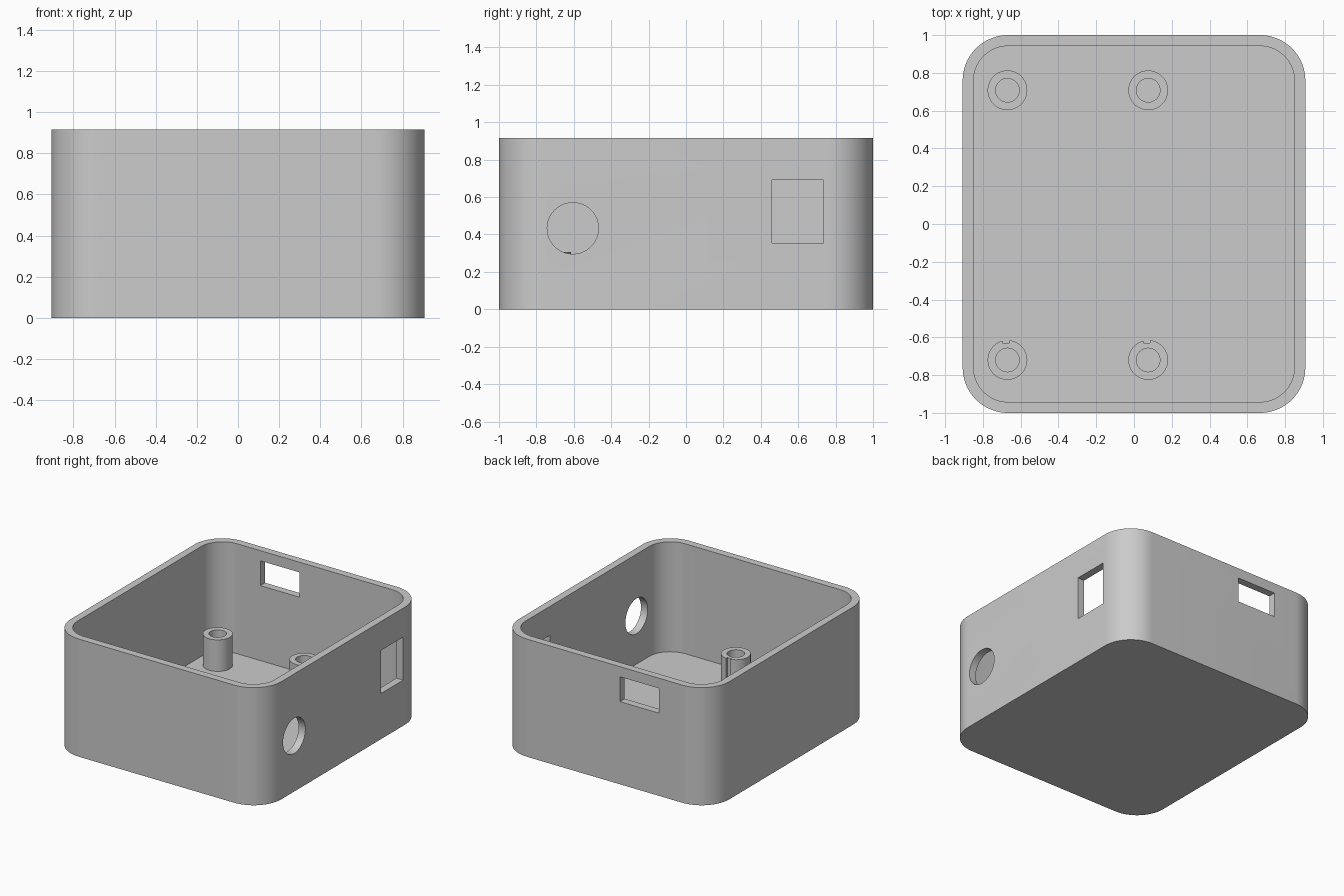
import bpy, bmesh, math

if "Cube" in bpy.data.objects:
    bpy.data.objects.remove(bpy.data.objects["Cube"])

HX, HY, H = 0.907, 1.0, 0.915      # outer half sizes and height
WALL, FLOOR, R = 0.058, 0.06, 0.24

grey = bpy.data.materials.new("plain grey")
grey.diffuse_color = (0.6, 0.6, 0.6, 1)
grey.use_nodes = True
grey.node_tree.nodes["Principled BSDF"].inputs["Base Color"].default_value = grey.diffuse_color


def prism(name, outline, z0, z1):
    """Vertical extrusion of a closed 2D outline."""
    bm = bmesh.new()
    face = bm.faces.new([bm.verts.new((x, y, z0)) for x, y in outline])
    top = bmesh.ops.extrude_face_region(bm, geom=[face])["geom"]
    bmesh.ops.translate(bm, vec=(0, 0, z1 - z0),
                        verts=[v for v in top if isinstance(v, bmesh.types.BMVert)])
    bmesh.ops.recalc_face_normals(bm, faces=bm.faces)
    mesh = bpy.data.meshes.new(name)
    bm.to_mesh(mesh)
    bm.free()
    obj = bpy.data.objects.new(name, mesh)
    bpy.context.collection.objects.link(obj)
    return obj


def rounded_rect(hx, hy, r, n=20):
    pts = []
    for k, (sx, sy) in enumerate([(1, 1), (-1, 1), (-1, -1), (1, -1)]):
        for i in range(n + 1):
            a = math.pi / 2 * (k + i / n)
            pts.append((sx * (hx - r) + r * math.cos(a), sy * (hy - r) + r * math.sin(a)))
    return pts


def circle(cx, cy, r, n=48):
    return [(cx + r * math.cos(2 * math.pi * i / n), cy + r * math.sin(2 * math.pi * i / n))
            for i in range(n)]


def block(x0, x1, y0, y1, z0, z1):
    return prism("cutter", [(x0, y0), (x1, y0), (x1, y1), (x0, y1)], z0, z1)


def finish(obj, cutters):
    """Subtract the cutters, then shade and colour the part."""
    for c in cutters:
        m = obj.modifiers.new("cut", 'BOOLEAN')
        m.operation, m.solver, m.object = 'DIFFERENCE', 'EXACT', c
    bpy.context.view_layer.update()
    mesh = bpy.data.meshes.new_from_object(
        obj.evaluated_get(bpy.context.evaluated_depsgraph_get()))
    obj.modifiers.clear()
    obj.data = mesh
    for c in cutters:
        bpy.data.objects.remove(c)
    mesh.materials.clear()
    mesh.materials.append(grey)
    bpy.ops.object.select_all(action='DESELECT')
    obj.select_set(True)
    bpy.context.view_layer.objects.active = obj
    bpy.ops.object.shade_smooth_by_angle(angle=math.radians(30))


# Open box with a cavity and three wall openings
box = prism("enclosure_box", rounded_rect(HX, HY, R), 0, H)
cavity = prism("cutter", rounded_rect(HX - WALL, HY - WALL, R - WALL), FLOOR, H + 0.2)
round_port = prism("cutter", circle(0, 0, 0.137, 64), -0.15, 0.15)
round_port.rotation_euler = (0, math.pi / 2, 0)
round_port.location = (HX, -0.605, 0.433)
side_port = block(HX - 0.15, HX + 0.15, 0.46, 0.735, 0.355, 0.69)
back_port = block(-0.468, -0.132, HY - 0.15, HY + 0.15, 0.643, 0.836)
finish(box, [cavity, round_port, side_port, back_port])

# Hollow screw posts; the front pair has a small groove facing the back
for side, x in (("left", -0.67), ("right", 0.075)):
    for end, y in (("front", -0.72), ("back", 0.708)):
        post = prism(f"{end}_{side}_post", circle(x, y, 0.105), FLOOR - 0.01, 0.305)
        cuts = [prism("cutter", circle(x, y, 0.0625), 0, 0.5)]
        if end == "front":
            cuts.append(block(x - 0.025, x + 0.01, y + 0.09, y + 0.15, 0, 0.5))
        finish(post, cuts)
